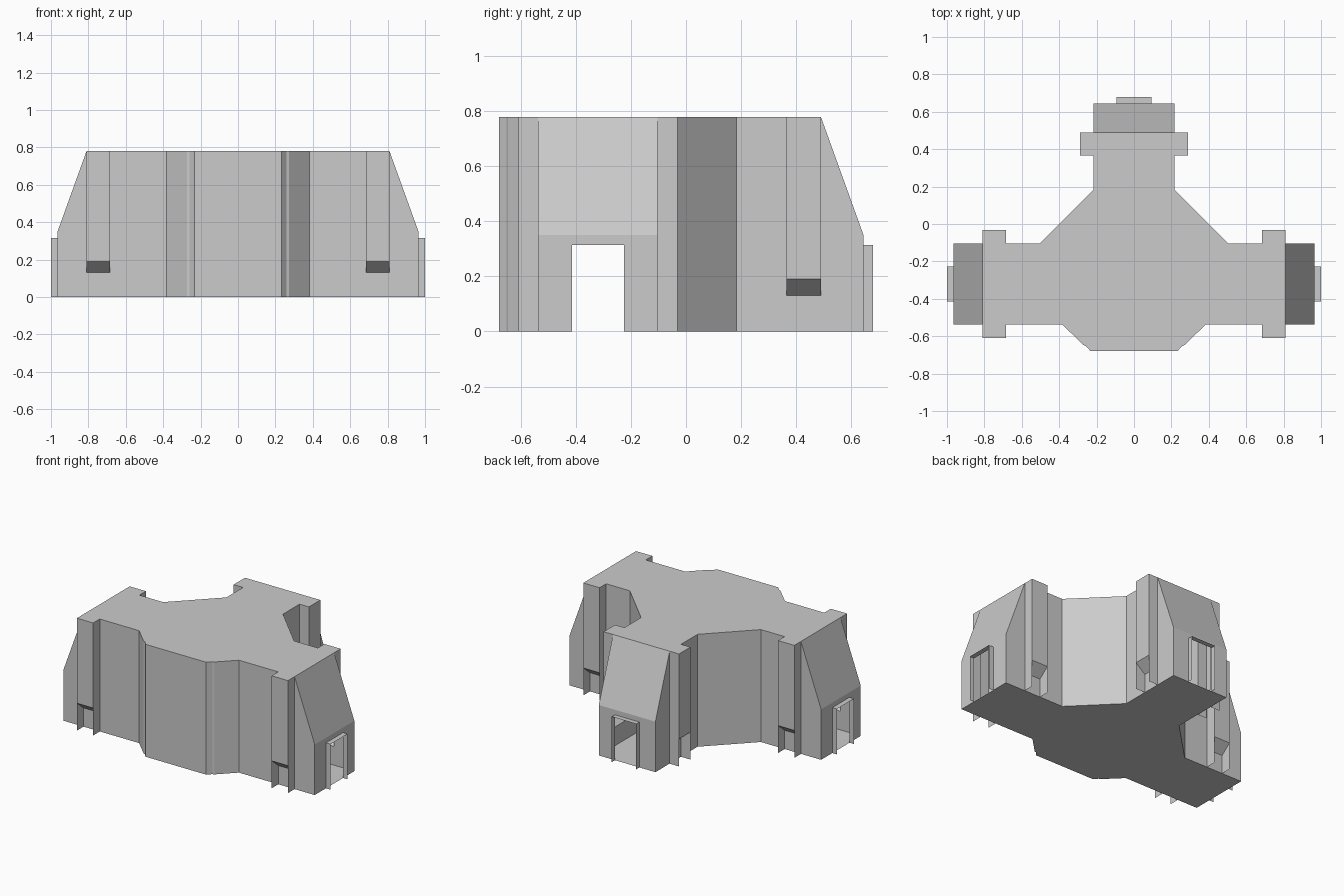
import bpy, bmesh
from math import pi
from mathutils import Vector, Matrix

if "Cube" in bpy.data.objects:
    bpy.data.objects.remove(bpy.data.objects["Cube"])

H = 0.78                      # roof height
EAVE = 0.35                   # lower edge of the sloped arm ends
CENTRE = Vector((0, -0.32, 0))  # the three arms radiate from here
W, B = 0.217, 0.289           # half widths: arm, buttress
U0, U1, U2, U3, U4 = 0.503, 0.685, 0.81, 0.965, 1.0  # stations along an arm
DW, DH = 0.094, 0.315         # door half width and height


def face(bm, pts, out):
    """Add one flat face whose normal points towards 'out'."""
    f = bm.faces.new([bm.verts.new(p) for p in pts])
    f.normal_update()
    if f.normal.dot(Vector(out)) < 0:
        f.normal_flip()


def level(bm, u0, u1, v0, v1, z, up):
    face(bm, [(u0, v0, z), (u1, v0, z), (u1, v1, z), (u0, v1, z)], (0, 0, up))


def side(bm, u0, u1, v, z0, z1, s):
    face(bm, [(u0, v, z0), (u1, v, z0), (u1, v, z1), (u0, v, z1)], (0, s, 0))


def end(bm, u, v0, v1, z0, z1, s):
    face(bm, [(u, v0, z0), (u, v1, z0), (u, v1, z1), (u, v0, z1)], (s, 0, 0))


def finish(bm, name, matrix=Matrix()):
    bmesh.ops.remove_doubles(bm, verts=bm.verts, dist=1e-4)
    me = bpy.data.meshes.new(name)
    bm.to_mesh(me)
    bm.free()
    ob = bpy.data.objects.new(name, me)
    ob.matrix_world = matrix
    bpy.context.collection.objects.link(ob)


def make_arm(name, m):
    bm = bmesh.new()
    level(bm, U0, U2, -W, W, H, 1)
    level(bm, U0, U3, -W, W, 0, -1)
    # sloped end and wall around the doorway
    face(bm, [(U2, -W, H), (U2, W, H), (U3, W, EAVE), (U3, -W, EAVE)], (1, 0, 1))
    end(bm, U3, -DW, DW, DH, EAVE, 1)
    for s in (-1, 1):
        end(bm, U3, s * DW, s * W, 0, EAVE, 1)
        # side walls
        side(bm, U0, U1, s * W, 0, H, s)
        side(bm, U1, U2, s * W, 0, 0.13, s)
        face(bm, [(U2, s * W, 0), (U3, s * W, 0), (U3, s * W, EAVE), (U2, s * W, H)], (0, s, 0))
        # buttress with undercut foot and full-height thin cheeks
        level(bm, U1, U2, s * W, s * B, H, 1)
        side(bm, U1, U2, s * B, 0.19, H, s)
        face(bm, [(U1, s * B, 0.19), (U2, s * B, 0.19), (U2, s * W, 0.13), (U1, s * W, 0.13)], (0, s, -1))
        end(bm, U1, s * W, s * B, 0, H, -1)
        end(bm, U2, s * W, s * B, 0, H, 1)
    finish(bm, name + "_arm", m)


def make_door_frame(name, m):
    bm = bmesh.new()
    level(bm, U3, U4, -DW, DW, DH, 1)
    for s in (-1, 1):
        side(bm, U3, U4, s * DW, 0, DH, s)
    finish(bm, name + "_door_frame", m)


for name, a in (("right", 0), ("back", pi / 2), ("left", pi)):
    m = Matrix.Translation(CENTRE) @ Matrix.Rotation(a, 4, 'Z')
    make_arm(name, m)
    make_door_frame(name, m)

# central hub: half outline from the back arm round to the front, mirrored in x
half = [(W, 0.183), (U0, -0.103), (U0, -0.537), (0.383, -0.537),
        (0.272, -0.647), (0.258, -0.652), (0.232, -0.68)]
outline = half + [(-x, y) for x, y in reversed(half)]
bm = bmesh.new()
for z, up in ((H, 1), (0, -1)):
    face(bm, [(x, y, z) for x, y in outline], (0, 0, up))
n = len(outline)
openings = {1, n - 3, n - 1}   # edges where the arms join
for i in range(n):
    if i in openings:
        continue
    (x0, y0), (x1, y1) = outline[i], outline[(i + 1) % n]
    face(bm, [(x0, y0, 0), (x1, y1, 0), (x1, y1, H), (x0, y0, H)], (y0 - y1, x1 - x0, 0))
finish(bm, "central_hub")
